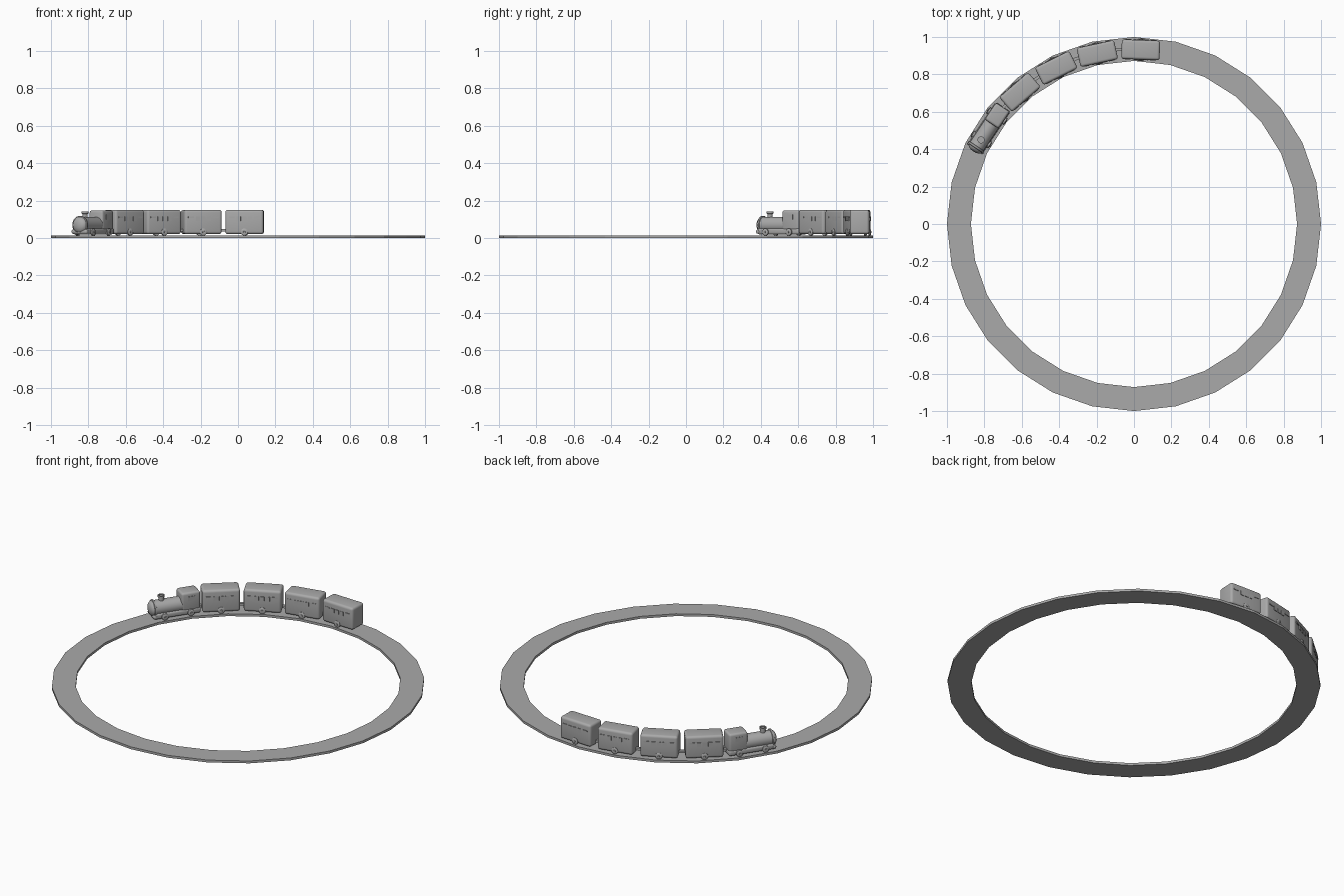
import bpy, bmesh, math
from mathutils import Matrix, Vector

if "Cube" in bpy.data.objects:
    bpy.data.objects.remove(bpy.data.objects["Cube"])

grey = bpy.data.materials.new("grey")
grey.diffuse_color = (0.40, 0.40, 0.40, 1)
grey.use_nodes = True
grey.node_tree.nodes["Principled BSDF"].inputs["Base Color"].default_value = grey.diffuse_color


def finish(name, bm, frame, smooth=True):
    me = bpy.data.meshes.new(name)
    bmesh.ops.recalc_face_normals(bm, faces=bm.faces)
    bm.to_mesh(me)
    bm.free()
    ob = bpy.data.objects.new(name, me)
    bpy.context.collection.objects.link(ob)
    me.materials.append(grey)
    ob.matrix_world = frame
    if smooth:
        bpy.context.view_layer.objects.active = ob
        ob.select_set(True)
        bpy.ops.object.shade_smooth_by_angle(angle=math.radians(40))
        ob.select_set(False)
    return ob


def box(name, frame, centre, size, bevel=0.0):
    bm = bmesh.new()
    bmesh.ops.create_cube(bm, size=1)
    bmesh.ops.scale(bm, vec=size, verts=bm.verts)
    bmesh.ops.translate(bm, vec=centre, verts=bm.verts)
    if bevel:
        bmesh.ops.bevel(bm, geom=list(bm.edges), offset=bevel, segments=4,
                        profile=0.5, affect='EDGES')
    return finish(name, bm, frame, bevel > 0)


def lathe(name, frame, centre, axis, profile, sides=24):
    """Spin (radius, distance) points round an axis through centre."""
    bm = bmesh.new()
    vs = [bm.verts.new((r, 0, d)) for r, d in profile]
    edges = [bm.edges.new(p) for p in zip(vs, vs[1:])]
    bmesh.ops.spin(bm, geom=vs + edges, cent=(0, 0, 0), axis=(0, 0, 1),
                   angle=math.tau, steps=sides, use_duplicate=False)
    bmesh.ops.remove_doubles(bm, verts=bm.verts, dist=1e-5)
    rot = Vector((0, 0, 1)).rotation_difference(Vector(axis)).to_matrix().to_4x4()
    bmesh.ops.transform(bm, matrix=Matrix.Translation(centre) @ rot, verts=bm.verts)
    return finish(name, bm, frame)


def wheel(frame, x, side):
    lathe("wheel", frame, (x, side * 0.044, 0.032), (0, side, 0),
          [(0, 0), (0.019, 0), (0.019, 0.010), (0.014, 0.013), (0.006, 0.013),
           (0.005, 0.016), (0, 0.016)], 20)


def on_track(degrees, radius=0.932):
    """Frame on the ring: local x runs forward, local -y points outward."""
    a = math.radians(degrees)
    return (Matrix.Translation((radius * math.cos(a), radius * math.sin(a), 0))
            @ Matrix.Rotation(a + math.pi / 2, 4, 'Z'))


# Track: a flat 28-sided ring
bm = bmesh.new()
N = 28
rows = []
for r, z in ((1.0, 0), (1.0, 0.014), (0.872, 0.014), (0.872, 0)):
    rows.append([bm.verts.new((r * math.cos(math.tau * i / N),
                               r * math.sin(math.tau * i / N), z)) for i in range(N)])
for k in range(4):
    a, b = rows[k], rows[(k + 1) % 4]
    for i in range(N):
        j = (i + 1) % N
        bm.faces.new((a[i], a[j], b[j], b[i]))
finish("track", bm, Matrix(), False)

# Four wagons with windows, wheels and a coupling in front of each
for n in range(4):
    f = on_track(87.8 + 14.35 * n)
    box("wagon_body", f, (0, 0, 0.086), (0.205, 0.104, 0.130), 0.014)
    for side in (-1, 1):
        wheel(f, 0, side)
        depth = 0.0525 if side < 0 else 0.0515
        for x in (-0.03, 0, 0.03):
            box("window", f, (x, side * depth, 0.103), (0.022, 0.006, 0.024))
        for x in (-0.068, 0.068):
            box("side_vent", f, (x, side * depth, 0.112), (0.030, 0.006, 0.008))
    g = on_track(87.8 + 14.35 * n + 7.1, 0.936)
    box("coupling", g, (0, 0, 0.042), (0.06, 0.016, 0.014))

# Engine
e = on_track(146.4, 0.930)
box("footplate", e, (0.0, 0, 0.036), (0.268, 0.094, 0.032), 0.010)
box("cabin", e, (-0.078, 0, 0.094), (0.108, 0.088, 0.108), 0.013)
lathe("boiler", e, (-0.06, 0, 0.070), (1, 0, 0),
      [(0, 0), (0.043, 0), (0.043, 0.178), (0.048, 0.180), (0.049, 0.184),
       (0.048, 0.189), (0.043, 0.191), (0.039, 0.199), (0.030, 0.206),
       (0.016, 0.211), (0, 0.212)], 32)
lathe("chimney", e, (0.078, 0, 0.100), (0, 0, 1),
      [(0, 0), (0.014, 0), (0.014, 0.029), (0.019, 0.031), (0.019, 0.041),
       (0.013, 0.041), (0.013, 0.034), (0, 0.034)], 24)
box("bumper", e, (0.128, 0, 0.034), (0.022, 0.100, 0.022), 0.009)
for side in (-1, 1):
    for x in (-0.075, 0.075):
        wheel(e, x, side)
    box("cabin_window", e, (-0.078, side * 0.0435, 0.112), (0.040, 0.006, 0.026))
